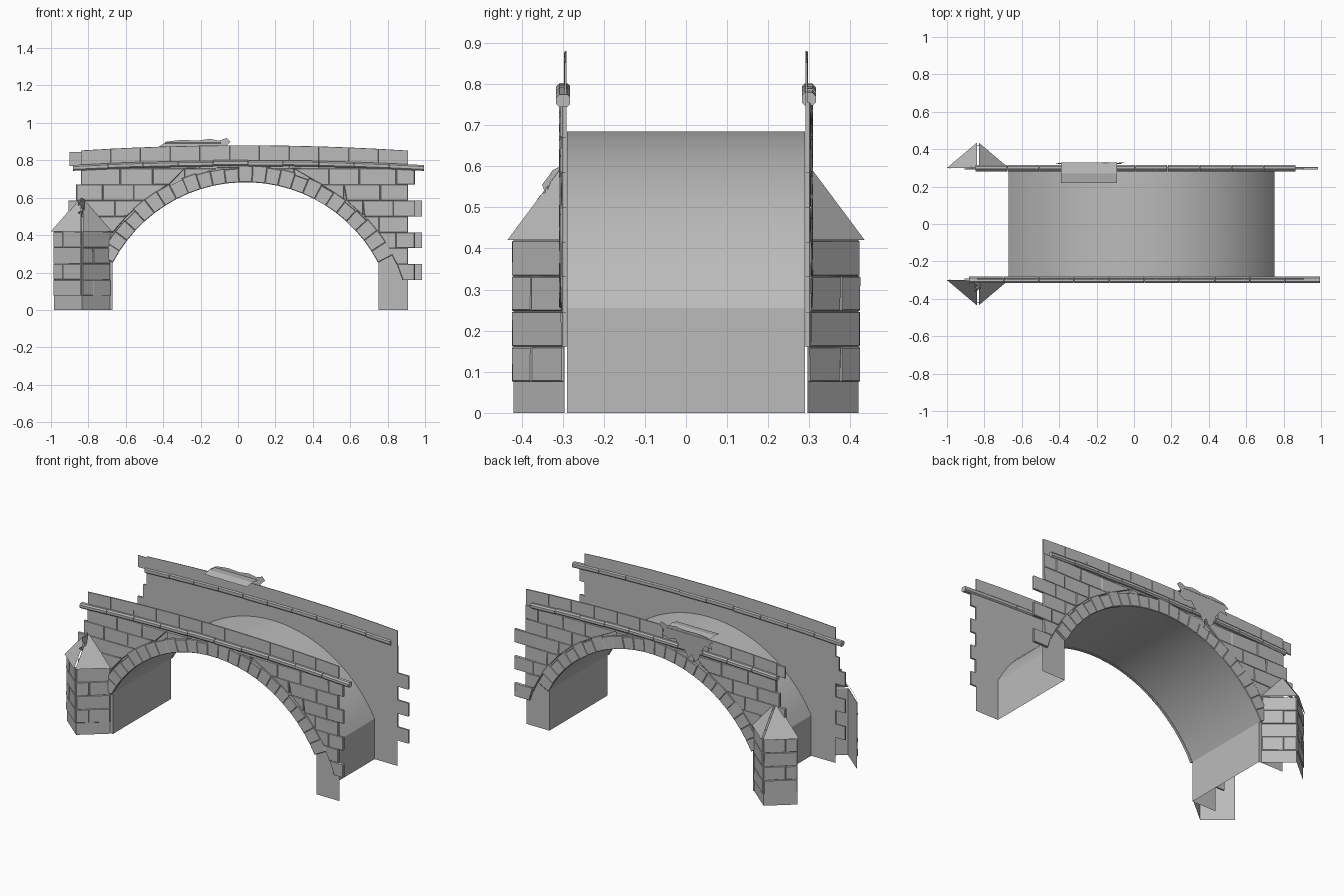
import bpy, bmesh, math, random
from mathutils import Vector

if "Cube" in bpy.data.objects:
    bpy.data.objects.remove(bpy.data.objects["Cube"])
random.seed(4)

stone = bpy.data.materials.new("grey_stone")
stone.diffuse_color = (0.5, 0.5, 0.5, 1)
stone.use_nodes = True
stone.node_tree.nodes["Principled BSDF"].inputs["Base Color"].default_value = stone.diffuse_color

# arch geometry: centre, radius, half angle, outer radius of the arch stones
CX, CZ, R, R2 = 0.04, -0.116, 0.801, 0.885
HALF = math.asin(0.71 / R)
Z_SPRING = CZ + R * math.cos(HALF)


def finish(name, bm, smooth=False):
    bmesh.ops.recalc_face_normals(bm, faces=bm.faces)
    me = bpy.data.meshes.new(name)
    bm.to_mesh(me)
    bm.free()
    me.materials.append(stone)
    ob = bpy.data.objects.new(name, me)
    bpy.context.collection.objects.link(ob)
    if smooth:
        for p in me.polygons:
            p.use_smooth = True
    return ob


def face(bm, pts):
    return bm.faces.new([bm.verts.new(p) for p in pts])


def block(bm, pts, place, back, front, inset=0.004, wobble=0.0015):
    """Chamfered stone: 2D outline pushed out from depth back to depth front."""
    n = len(pts)
    cx = sum(p[0] for p in pts) / n
    cz = sum(p[1] for p in pts) / n
    a, m, b = [], [], []
    for x, z in pts:
        d = Vector((cx - x, cz - z))
        d = d.normalized() * min(inset, d.length * 0.4)
        w = random.uniform(-wobble, wobble)
        a.append(bm.verts.new(place(x, z, back)))
        m.append(bm.verts.new(place(x, z, front - 0.003)))
        b.append(bm.verts.new(place(x + d.x, z + d.y, front + w)))
    bm.faces.new(a[::-1])
    bm.faces.new(b)
    for lo, hi in ((a, m), (m, b)):
        for i in range(n):
            j = (i + 1) % n
            bm.faces.new((lo[i], lo[j], hi[j], hi[i]))


def top_z(x):
    return 0.88 - 0.036 * (x - 0.03) ** 2


def ring_w(z):
    return math.sqrt(max(0, R2 ** 2 - (z - CZ) ** 2))


def arch_point(t, r=R):
    return CX + r * math.sin(t), CZ + r * math.cos(t)


# barrel vault with its upright abutment faces
bm = bmesh.new()
N = 28
prof = [(CX - 0.71, 0)] + [arch_point(-HALF + 2 * HALF * i / N) for i in range(N + 1)] + [(CX + 0.71, 0)]
rows = [[bm.verts.new((x, y, z)) for x, z in prof] for y in (-0.29, 0.29)]
for i in range(len(prof) - 1):
    bm.faces.new((rows[0][i], rows[0][i + 1], rows[1][i + 1], rows[1][i]))
finish("barrel_vault", bm)
ob = bpy.context.collection.objects["barrel_vault"]
bpy.context.view_layer.objects.active = ob
ob.select_set(True)
bpy.ops.object.shade_smooth_by_angle(angle=math.radians(25))

XL, XR = -0.84, 0.91
for s, side in ((-1, "front"), (1, "back")):
    def place(x, z, d):
        return (x, s * d, z)

    # flat wall sheet with the arch cut out
    bm = bmesh.new()
    low = [(XL, 0)] + prof + [(XR, 0)]
    for (x0, z0), (x1, z1) in zip(low, low[1:]):
        if x1 - x0 > 1e-5:
            face(bm, [place(x0, z0, 0.29), place(x1, z1, 0.29),
                      place(x1, top_z(x1), 0.29), place(x0, top_z(x0), 0.29)])
    bmesh.ops.remove_doubles(bm, verts=bm.verts, dist=1e-5)
    finish(side + "_wall", bm)

    # coursed stones with toothed ends, trimmed along the arch ring
    bm = bmesh.new()
    h = 0.085
    for k in range(7):
        z0, z1 = 0.16 + k * h, 0.16 + (k + 1) * h
        xl, xr = XL, XR
        if k % 2 == 0:
            xr = 0.945 if s < 0 else (0.985 if k < 6 else XR)
            xl = -0.905 if k < 6 else XL
        elif k == 5:
            xl = -0.865
        cuts = [xl]
        x = XL + (0.11 if k % 2 else 0.2)
        while x < XR - 0.06:
            cuts.append(x + random.uniform(-0.02, 0.02))
            x += 0.185
        cuts.append(xr)
        w0, w1 = ring_w(z0), ring_w(z1)
        for a, b in zip(cuts, cuts[1:]):
            # part of the stone left of the arch, then part right of it
            l0, l1 = min(b, CX - w0), min(b, CX - w1)
            r0, r1 = max(a, CX + w0), max(a, CX + w1)
            for p0, p1, q0, q1 in ((a, a, l0, l1), (r0, r1, b, b)):
                if q1 - p1 < 0.006:
                    continue
                pts = [(p0, z0), (q0, z0), (q1, z1), (p1, z1)]
                if q0 - p0 < 0.004:      # bottom edge trimmed away
                    t = (q1 - p1) / max(1e-4, abs(w0 - w1))
                    zb = z1 - min(1, t) * (z1 - z0)
                    e = p1 if p0 == a and q0 == l0 else q1
                    pts = [(e, zb), (q1, z1), (p1, z1)]
                block(bm, pts, place, 0.2905, 0.304)
    finish(side + "_wall_stones", bm)

    # parapet stones
    bm = bmesh.new()
    n = 11
    for i in range(n):
        a, b = XL + (XR - XL) * i / n, XL + (XR - XL) * (i + 1) / n
        block(bm, [(a, top_z(a) - 0.12), (b, top_z(b) - 0.12), (b, top_z(b)), (a, top_z(a))],
              place, 0.2905, 0.296, 0.002, 0.0005)
    if s > 0:
        block(bm, [(-0.90, 0.77), (XL, 0.77), (XL, 0.845), (-0.90, 0.845)], place, 0.2905, 0.296)
    finish(side + "_parapet_stones", bm)

    # wedge stones of the arch ring
    bm = bmesh.new()
    n = 25
    for i in range(n):
        t0, t1 = (-HALF + 2 * HALF * (i + e) / n for e in (0, 1))
        ro = R2 + random.uniform(-0.012, 0.006)
        block(bm, [arch_point(t0, R - 0.002), arch_point(t1, R - 0.002),
                   arch_point(t1, ro), arch_point(t0, ro)], place, 0.2905, 0.308)
    finish(side + "_arch_stones", bm)

    # string course of short rounded rails
    bm = bmesh.new()
    xa, xb = (-0.885, 0.995) if s < 0 else (-0.85, 0.865)
    n = 10
    sec = [(0.282, -0.009), (0.289, -0.016), (0.308, -0.016), (0.316, -0.008),
           (0.316, 0.007), (0.308, 0.015), (0.289, 0.015), (0.282, 0.009)]
    for i in range(n):
        ends = []
        dz = random.uniform(-0.002, 0.002)
        for x in (xa + (xb - xa) * i / n + 0.0015, xa + (xb - xa) * (i + 1) / n - 0.0015):
            zc = 0.785 - 0.028 * (x - 0.03) ** 2 + dz
            ends.append([bm.verts.new((x, s * d, zc + z)) for d, z in sec])
        bm.faces.new(ends[0])
        bm.faces.new(ends[1][::-1])
        for j in range(8):
            k = (j + 1) % 8
            bm.faces.new((ends[0][j], ends[0][k], ends[1][k], ends[1][j]))
    finish(side + "_string_course", bm)

    # triangular cutwater: plain core, raised courses, two-part roof
    core, stones, roof = bmesh.new(), bmesh.new(), bmesh.new()
    PX, tip = -0.835, 0.42
    for e in (-1, 1):
        wall, nose = Vector((PX + e * 0.15, s * 0.295)), Vector((PX, s * tip))
        along = nose - wall
        out = Vector((e * abs(along.y), s * abs(along.x))).normalized()
        face(core, [(*wall, 0), (*nose, 0), (*nose, 0.42), (*wall, 0.42)])

        def on_face(u, z, d):
            p = wall + along.normalized() * u + out * d
            return (p.x, p.y, z)
        L = along.length
        for k in range(4):
            z0 = 0.076 + k * 0.086
            split = L * (0.35 if k % 2 else 0.62)
            cuts = [0, split, L] if (k + (e > 0)) % 2 else [0, L]
            for a, b in zip(cuts, cuts[1:]):
                block(stones, [(a, z0), (b, z0), (b, z0 + 0.084), (a, z0 + 0.084)],
                      on_face, 0.0005, 0.006)
        face(roof, [(PX + e * 0.165, s * 0.30, 0.42), (PX + e * 0.005, s * 0.435, 0.42),
                    (PX + e * 0.005, s * 0.297, 0.605)])
    finish(side + "_cutwater_core", core)
    finish(side + "_cutwater_stones", stones)
    finish(side + "_cutwater_roof", roof)

# ivy hanging over the back parapet
ivy = [(-.04, .90), (-.06, .92), (-.10, .905), (-.15, .915), (-.22, .905), (-.30, .91),
       (-.38, .90), (-.42, .875), (-.39, .865), (-.41, .83), (-.36, .84), (-.33, .80),
       (-.31, .74), (-.28, .72), (-.26, .76), (-.24, .73), (-.21, .78), (-.17, .80),
       (-.15, .83), (-.10, .82), (-.06, .84), (-.07, .87)]
bm = bmesh.new()
face(bm, [(x, 0.314 + 0.07 * (z - 0.72), z) for x, z in ivy])
ridge = [(0.22, 0.887), (0.27, 0.897), (0.328, 0.890)]
for (y0, z0), (y1, z1) in zip(ridge, ridge[1:]):
    face(bm, [(-0.39, y0, z0), (-0.09, y0, z0), (-0.09, y1, z1), (-0.39, y1, z1)])
finish("ivy_on_parapet", bm)

# small tuft on the ridge of the front cutwater roof
bm = bmesh.new()
tuft = [(-.305, .60), (-.325, .59), (-.335, .575), (-.35, .555), (-.345, .54), (-.362, .52),
        (-.355, .50), (-.34, .53), (-.32, .56)]
face(bm, [(-0.838 + 0.02 * math.sin(i * 2.1), y, z) for i, (y, z) in enumerate(tuft)])
finish("ivy_on_cutwater", bm)
